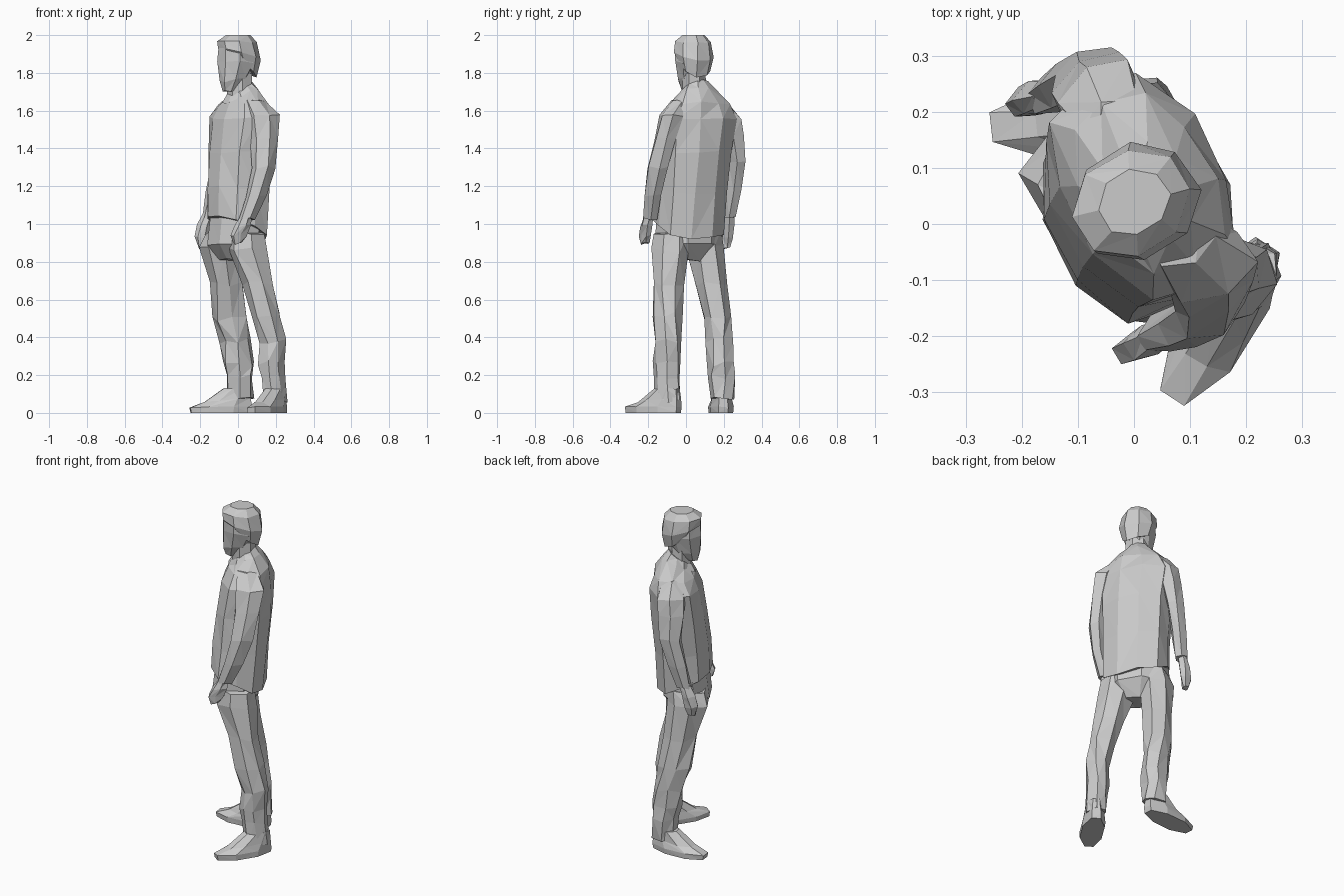
import bpy, bmesh, math, random
random.seed(4)


def loft(name, sides, rings, square=2.4, jitter=0.004):
    """Stack faceted rings: (x, y, z, half depth, half width, heading in degrees, forward tilt)."""
    bm = bmesh.new()
    prev = None
    for cx, cy, cz, a, b, heading, tilt in rings:
        h = math.radians(heading)
        ring = []
        for i in range(sides):
            t = 2 * math.pi * (i + 0.5) / sides
            c, s = math.cos(t), math.sin(t)
            r = (abs(c) ** square + abs(s) ** square) ** (-1 / square)
            u, v = a * r * c, b * r * s
            j = [random.uniform(-jitter, jitter) for _ in range(3)]
            ring.append(bm.verts.new((cx + u * math.cos(h) - v * math.sin(h) + j[0],
                                      cy + u * math.sin(h) + v * math.cos(h) + j[1],
                                      max(0, cz + tilt * u + (j[2] * 2 if 0.02 < cz < 1.97 else 0)))))
        if prev:
            for i in range(sides):
                n = (i + 1) % sides
                # split each quad on a random diagonal for a creased look
                p, q, s, t = prev[i], prev[n], ring[n], ring[i]
                if random.random() < 0.5:
                    p, q, s, t = q, s, t, p
                bm.faces.new((p, q, s))
                bm.faces.new((p, s, t))
        else:
            bm.faces.new(ring)
        prev = ring
    bm.faces.new(prev)
    bmesh.ops.recalc_face_normals(bm, faces=bm.faces[:])
    bmesh.ops.triangulate(bm, faces=bm.faces[:])
    mesh = bpy.data.meshes.new(name)
    bm.to_mesh(mesh)
    bm.free()
    ob = bpy.data.objects.new(name, mesh)
    bpy.context.collection.objects.link(ob)
    return ob


F = 209  # direction the body faces

# Jacket, with a hem that rises at the front and a low front neckline
loft("jacket", 10, [
    (-0.005, 0.015, 0.985, 0.145, 0.185, F, 0.42),
    (0.0, 0.028, 1.18, 0.15, 0.182, F, 0.1),
    (0.01, 0.05, 1.38, 0.148, 0.19, F, 0),
    (0.018, 0.07, 1.56, 0.138, 0.205, F, 0),
    (0.025, 0.07, 1.64, 0.11, 0.165, F, -0.05),
    (0.02, 0.055, 1.70, 0.075, 0.09, F, -0.4),
    (0.015, 0.05, 1.73, 0.055, 0.06, F, -0.5)], 2.8, 0.005)

# Hips
loft("hips", 8, [
    (-0.02, 0.01, 0.81, 0.07, 0.09, F, 0),
    (-0.02, 0.01, 0.89, 0.135, 0.175, F, 0),
    (-0.01, 0.015, 1.06, 0.125, 0.17, F, 0)])

# Trouser legs, creased at the knees and ankles
loft("right_leg", 7, [
    (0.015, 0.19, 0.07, 0.068, 0.062, 185, 0),
    (0.01, 0.19, 0.19, 0.072, 0.07, 190, 0),
    (0.0, 0.185, 0.26, 0.085, 0.07, 195, 0),
    (-0.01, 0.178, 0.38, 0.078, 0.07, 200, 0),
    (-0.042, 0.165, 0.50, 0.092, 0.075, 205, 0),
    (-0.06, 0.13, 0.68, 0.093, 0.085, F, 0),
    (-0.085, 0.10, 0.87, 0.115, 0.092, F, 0),
    (-0.07, 0.09, 0.96, 0.11, 0.088, F, 0)], 2.4, 0.008)
loft("left_leg", 7, [
    (0.195, -0.095, 0.07, 0.07, 0.062, 235, 0),
    (0.185, -0.10, 0.19, 0.074, 0.064, 232, 0),
    (0.18, -0.105, 0.26, 0.076, 0.066, 228, 0),
    (0.18, -0.10, 0.38, 0.07, 0.062, 225, 0),
    (0.148, -0.10, 0.52, 0.083, 0.07, 215, 0),
    (0.105, -0.095, 0.68, 0.085, 0.08, F, 0),
    (0.055, -0.085, 0.86, 0.11, 0.095, F, 0),
    (0.045, -0.08, 0.96, 0.105, 0.09, F, 0)], 2.4, 0.008)

# Shoes: long sole narrowing to the ankle
for name, tx, ty, hx, hy in (("right_shoe", -0.265, 0.172, 0.08, 0.198),
                             ("left_shoe", 0.062, -0.318, 0.245, -0.028)):
    d = math.degrees(math.atan2(ty - hy, tx - hx))
    half = math.hypot(tx - hx, ty - hy) / 2

    def at(f):
        return hx + (tx - hx) * f, hy + (ty - hy) * f
    loft(name, 8, [
        (*at(0.5), 0.0, half * 0.97, 0.064, d, 0),
        (*at(0.5), 0.03, half, 0.066, d, 0),
        (*at(0.39), 0.07, half * 0.74, 0.057, d, -0.1),
        (*at(0.25), 0.13, half * 0.42, 0.05, d, 0)], 2.2, 0.002)

# Sleeves and hands, running into the shoulders
loft("left_sleeve", 6, [
    (0.045, -0.192, 1.03, 0.044, 0.036, F, 0),
    (0.095, -0.178, 1.15, 0.055, 0.043, F, 0),
    (0.135, -0.15, 1.30, 0.066, 0.05, F, 0),
    (0.14, -0.11, 1.45, 0.075, 0.055, F, 0),
    (0.135, -0.075, 1.57, 0.085, 0.06, F, 0),
    (0.085, -0.025, 1.655, 0.06, 0.05, F, 0)], 2.4, 0.005)
loft("left_hand", 6, [
    (0.0, -0.215, 0.895, 0.022, 0.02, F, 0),
    (0.005, -0.215, 0.94, 0.046, 0.027, F, 0),
    (0.025, -0.207, 0.99, 0.042, 0.03, F, 0),
    (0.045, -0.195, 1.05, 0.03, 0.025, F, 0)])
loft("right_sleeve", 6, [
    (-0.15, 0.23, 1.04, 0.042, 0.036, F, 0),
    (-0.115, 0.25, 1.17, 0.053, 0.043, F, 0),
    (-0.08, 0.265, 1.33, 0.064, 0.05, F, 0),
    (-0.07, 0.245, 1.46, 0.075, 0.055, F, 0),
    (-0.06, 0.225, 1.56, 0.082, 0.06, F, 0),
    (-0.03, 0.175, 1.64, 0.06, 0.05, F, 0)], 2.4, 0.005)
loft("right_hand", 6, [
    (-0.19, 0.215, 0.875, 0.02, 0.018, F, 0),
    (-0.19, 0.22, 0.93, 0.042, 0.026, F, 0),
    (-0.175, 0.225, 0.99, 0.04, 0.03, F, 0),
    (-0.15, 0.23, 1.06, 0.03, 0.025, F, 0)])

# Neck and shirt collar
loft("neck", 7, [
    (0.005, 0.04, 1.62, 0.062, 0.06, F, 0),
    (0.01, 0.04, 1.80, 0.068, 0.064, F, 0)])
loft("shirt_collar", 8, [
    (0.0, 0.04, 1.665, 0.082, 0.075, F, -0.35),
    (0.005, 0.04, 1.71, 0.065, 0.06, F, -0.45)])

# Head and hair with a slight fringe overhang
loft("head", 8, [
    (-0.04, 0.015, 1.71, 0.042, 0.036, 212, -0.1),
    (-0.018, 0.027, 1.765, 0.083, 0.068, 212, -0.1),
    (-0.002, 0.035, 1.86, 0.107, 0.092, 212, 0),
    (-0.002, 0.035, 1.95, 0.102, 0.088, 212, 0)], 2.2)
loft("hair", 8, [
    (0.018, 0.046, 1.825, 0.078, 0.082, 212, 0.6),
    (0.006, 0.04, 1.90, 0.113, 0.103, 212, 0.3),
    (-0.004, 0.037, 1.965, 0.108, 0.09, 212, 0.06),
    (0.0, 0.04, 2.0, 0.066, 0.056, 212, 0)], 2.2, 0.003)
